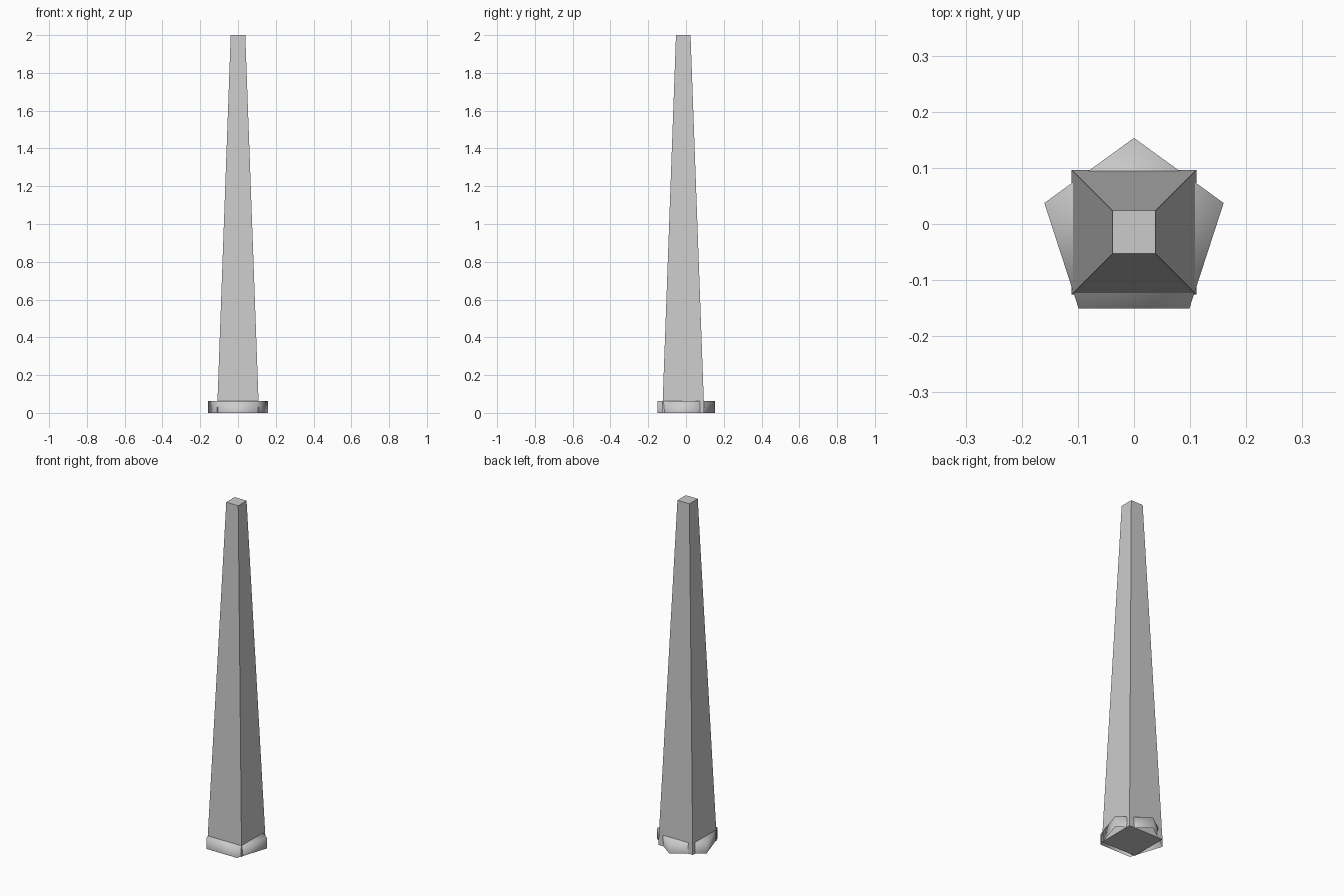
import bpy, bmesh
from math import sin, cos, tau, sqrt

if "Cube" in bpy.data.objects:
    bpy.data.objects.remove(bpy.data.objects["Cube"])

CY = -0.0145  # shared axis of both parts


def prism(name, sides, r0, r1, height, start, bottom=True, smooth=False):
    """Upright (tapered) prism standing on z = 0."""
    bm = bmesh.new()

    def ring(r, z):
        return [bm.verts.new((r * cos(start + tau * i / sides),
                              CY + r * sin(start + tau * i / sides), z))
                for i in range(sides)]

    low, high = ring(r0, 0), ring(r1, height)
    for i in range(sides):
        j = (i + 1) % sides
        bm.faces.new((low[i], low[j], high[j], high[i]))
    bm.faces.new(high)
    if bottom:
        bm.faces.new(low[::-1])
    for f in bm.faces:
        f.smooth = smooth
    mesh = bpy.data.meshes.new(name)
    bm.to_mesh(mesh)
    bm.free()
    obj = bpy.data.objects.new(name, mesh)
    bpy.context.collection.objects.link(obj)
    return obj


# Tapered square post
prism("post", 4, 0.111 * sqrt(2), 0.0385 * sqrt(2), 2.0, tau / 8)

# Five-sided smooth-shaded collar, open underneath
prism("base_collar", 5, 0.168, 0.168, 0.063, tau / 4, bottom=False, smooth=True)
